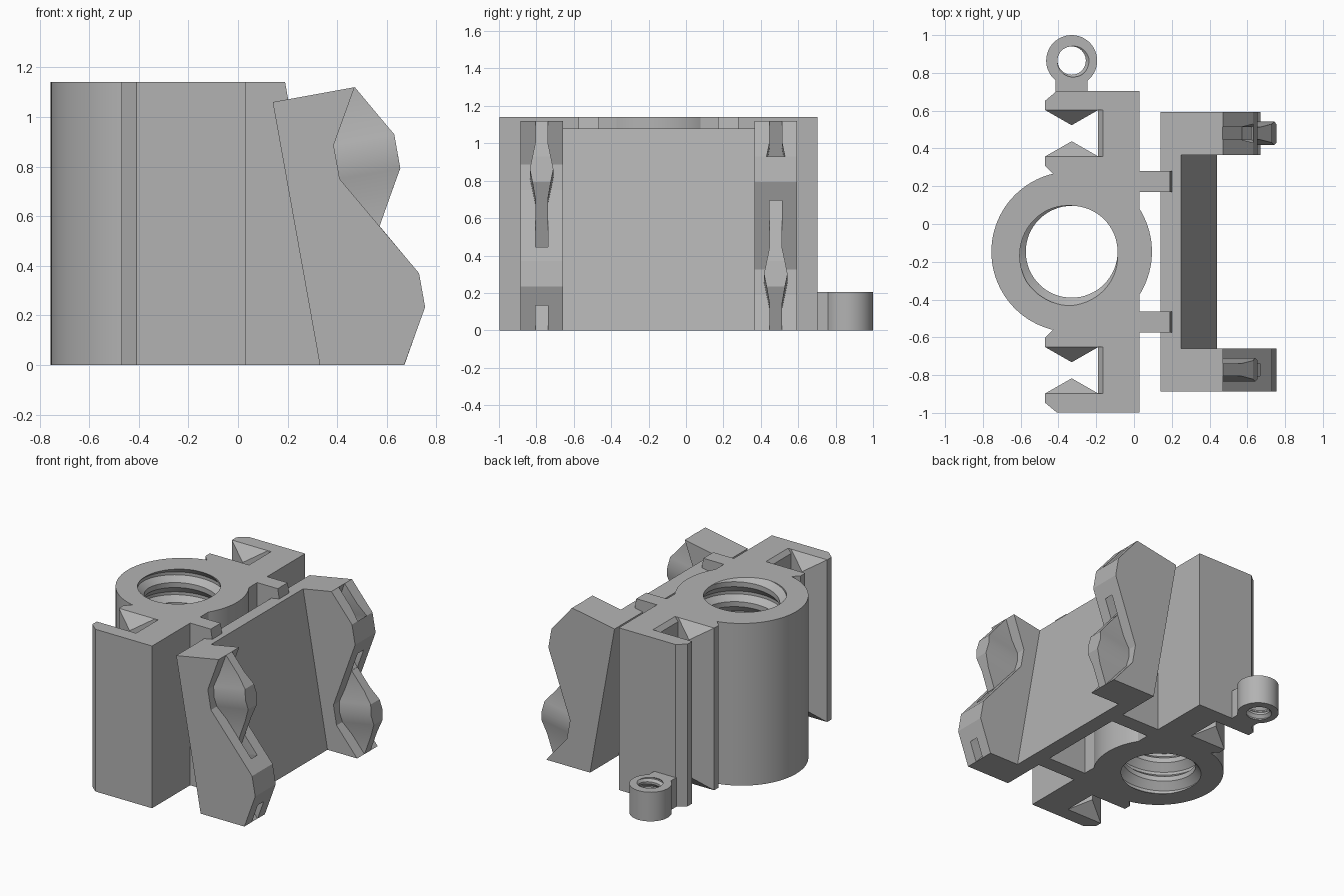
import bpy, bmesh, math
from mathutils import Vector

if "Cube" in bpy.data.objects:
    bpy.data.objects.remove(bpy.data.objects["Cube"])

H = 1.14           # body height
CY = -0.147        # mirror line of the bracket
BX = -0.33         # bore axis

grey = bpy.data.materials.new("plain_grey")
grey.diffuse_color = (0.45, 0.45, 0.45, 1)
grey.use_nodes = True
grey.node_tree.nodes["Principled BSDF"].inputs["Base Color"].default_value = grey.diffuse_color


def finish(name, bm):
    bmesh.ops.recalc_face_normals(bm, faces=bm.faces)
    me = bpy.data.meshes.new(name)
    bm.to_mesh(me)
    bm.free()
    ob = bpy.data.objects.new(name, me)
    bpy.context.collection.objects.link(ob)
    me.materials.append(grey)
    return ob


def loft(name, rings):
    """Skin a list of equal-length point rings and cap both ends."""
    bm = bmesh.new()
    vs = [[bm.verts.new(p) for p in r] for r in rings]
    n = len(vs[0])
    for a, b in zip(vs, vs[1:]):
        for i in range(n):
            j = (i + 1) % n
            bm.faces.new((a[i], a[j], b[j], b[i]))
    bm.faces.new(vs[0])
    bm.faces.new(vs[-1])
    return finish(name, bm)


def prism_z(name, pts, z0, z1):
    return loft(name, [[(x, y, z) for x, y in pts] for z in (z0, z1)])


def prism_y(name, pts, y0, y1):
    return loft(name, [[(x, y, z) for x, z in pts] for y in (y0, y1)])


def circle(cx, cy, r, n):
    return [(cx + r * math.cos(math.tau * i / n), cy + r * math.sin(math.tau * i / n))
            for i in range(n)]


def combine(ob, other, op):
    m = ob.modifiers.new(op, 'BOOLEAN')
    m.operation, m.object, m.solver = op, other, 'EXACT'
    bpy.context.view_layer.objects.active = ob
    bpy.ops.object.modifier_apply(modifier=m.name)
    bpy.data.objects.remove(other)


def thread_cutter(cx, cy, crest, root, pitch, height, n):
    """Solid helical screw used to cut an inner thread."""
    bm = bmesh.new()
    prof = [(0, root), (0.15, root), (0.5, crest), (0.75, crest)]
    K = 4 * (math.ceil(height / pitch) + 2)
    V = {}

    def vert(i, k):
        if i == n:
            i, k = 0, k + 4
        if (i, k) not in V:
            f, r = prof[k % 4]
            a = math.tau * i / n
            z = pitch * (k // 4 + f + i / n - 1.6)
            V[i, k] = bm.verts.new((cx + r * math.cos(a), cy + r * math.sin(a), z))
        return V[i, k]

    for k in range(K):
        for i in range(n):
            bm.faces.new((vert(i, k), vert(i + 1, k), vert(i + 1, k + 1), vert(i, k + 1)))
    for k in (0, K):
        rim = [vert(i, k) for i in range(n)] + [vert(0, k + d) for d in (4, 3, 2, 1)]
        z = -1.6 * pitch if k == 0 else pitch * (K // 4 - 0.6)
        c = bm.verts.new((cx, cy, z))
        for i in range(len(rim)):
            bm.faces.new((rim[i], rim[(i + 1) % len(rim)], c))
    return finish("thread_cutter", bm)


# Body block with two side slots, mirrored about CY
half = [(0.03, 0.85), (-0.41, 0.85), (-0.47, 0.80), (-0.47, 0.75), (-0.19, 0.75),
        (-0.19, 0.505), (-0.47, 0.505), (-0.47, 0.455), (-0.425, 0.41), (-0.3, 0.41)]
outline = [(x, CY + u) for x, u in half] + [(x, CY - u) for x, u in reversed(half)]
body = prism_z("body", outline, 0, H)

# Chamfer on the slot end wall
for s in (1, -1):
    y0, y1 = CY + s * 0.505, CY + s * 0.75
    bevel = prism_y("slot_bevel", [(-0.19, 1.11), (-0.165, H), (-0.165, 1.2),
                                   (-0.25, 1.2), (-0.25, 1.11)], y0, y1)
    combine(body, bevel, 'DIFFERENCE')

# Round barrel and threaded bore
combine(body, prism_z("barrel", circle(BX, CY, 0.425, 96), 0, H), 'UNION')
combine(body, thread_cutter(BX, CY, 0.243, 0.286, 0.14, H, 64), 'DIFFERENCE')

# V ridges inside the slots, with sloped ends
for s in (1, -1):
    for wall, tip, back in ((0.505, 0.585, 0.49), (0.75, 0.67, 0.765)):
        rings = []
        for z, zt in ((0, 0.09), (H, H - 0.09)):
            rings.append([(-0.47, CY + s * back, z), (-0.47, CY + s * wall, z),
                          (BX, CY + s * tip, zt),
                          (-0.19, CY + s * wall, z), (-0.19, CY + s * back, z)])
        bm = bmesh.new()
        for p in rings[0] + rings[1]:
            bm.verts.new(p)
        bmesh.ops.convex_hull(bm, input=bm.verts)
        finish("slot_ridge", bm)

# Threaded eyelet on a short neck
EY = 0.865
eyelet = prism_z("eyelet", circle(BX, EY, 0.135, 48), 0, 0.205)
neck = prism_z("neck", [(-0.415, 0.69), (-0.245, 0.69), (-0.245, 0.80), (-0.415, 0.80)], 0, 0.205)
combine(eyelet, neck, 'UNION')
combine(eyelet, thread_cutter(BX, EY, 0.075, 0.092, 0.06, 0.205, 40), 'DIFFERENCE')

# Webs joining body and tilted plate
for s in (1, -1):
    a, b = CY + s * 0.317, CY + s * 0.427
    prism_y("web", [(0.0, 0), (0.39, 0), (0.19, H), (0.0, H)], a, b)

# Tilted plate between the arms
prism_y("tilted_plate", [(0.14, 1.06), (0.25, 1.08), (0.44, 0), (0.33, 0)], -0.67, 0.375)

# Arms: lobes and hollows lie along a tilted line (s along it, n out from it)
TOP = Vector((0.47, 1.12))
D = Vector((0.1, -0.56))
L = D.length
D.normalize()
N = Vector((-D.y, D.x))


def on_line(s, n):
    return tuple(TOP + D * s + N * n)


def lobe(name, start, yc, extra):
    """Six-sided lobe that swells to a crease half way along."""
    rings = []
    for s, w in ((0, .033), (.13, .033), (.215, .049), (L / 2, .063),
                 (.354, .049), (.44, .033), (L, .033)):
        h = max(0.001, 0.124 * min(1, s / 0.215, (L - s) / 0.215))
        ring = []
        for n, y in ((-h - extra, -w), (h, -w), (h, w), (-h - extra, w)):
            x, z = on_line(start + s, n)
            ring.append((x, yc + y, max(z, 0) if extra else z))
        rings.append(ring)
    return loft(name, rings)


for name, yc, sign in (("front_arm", CY - 0.625, -1), ("back_arm", CY + 0.627, 1)):
    u, l = 0.124 * sign, -0.124 * sign
    prof = [(0.33, 0), (0.14, 1.06), on_line(0, 0), on_line(0.215, u), on_line(0.354, u),
            on_line(L, 0), on_line(L + 0.215, l), on_line(L + 0.354, l), (0.67, 0)]
    arm = prism_y(name, prof, yc - 0.114, yc + 0.114)
    groove_at, tongue_at = (L, 0) if sign < 0 else (0, L)
    combine(arm, lobe("groove", groove_at, yc, 0), 'DIFFERENCE')
    combine(arm, lobe("tongue", tongue_at, yc, 0.008), 'UNION')

# Smooth round surfaces, keep edges sharp
for ob in bpy.data.objects:
    ob.select_set(True)
bpy.context.view_layer.objects.active = body
bpy.ops.object.shade_smooth_by_angle(angle=math.radians(25))
